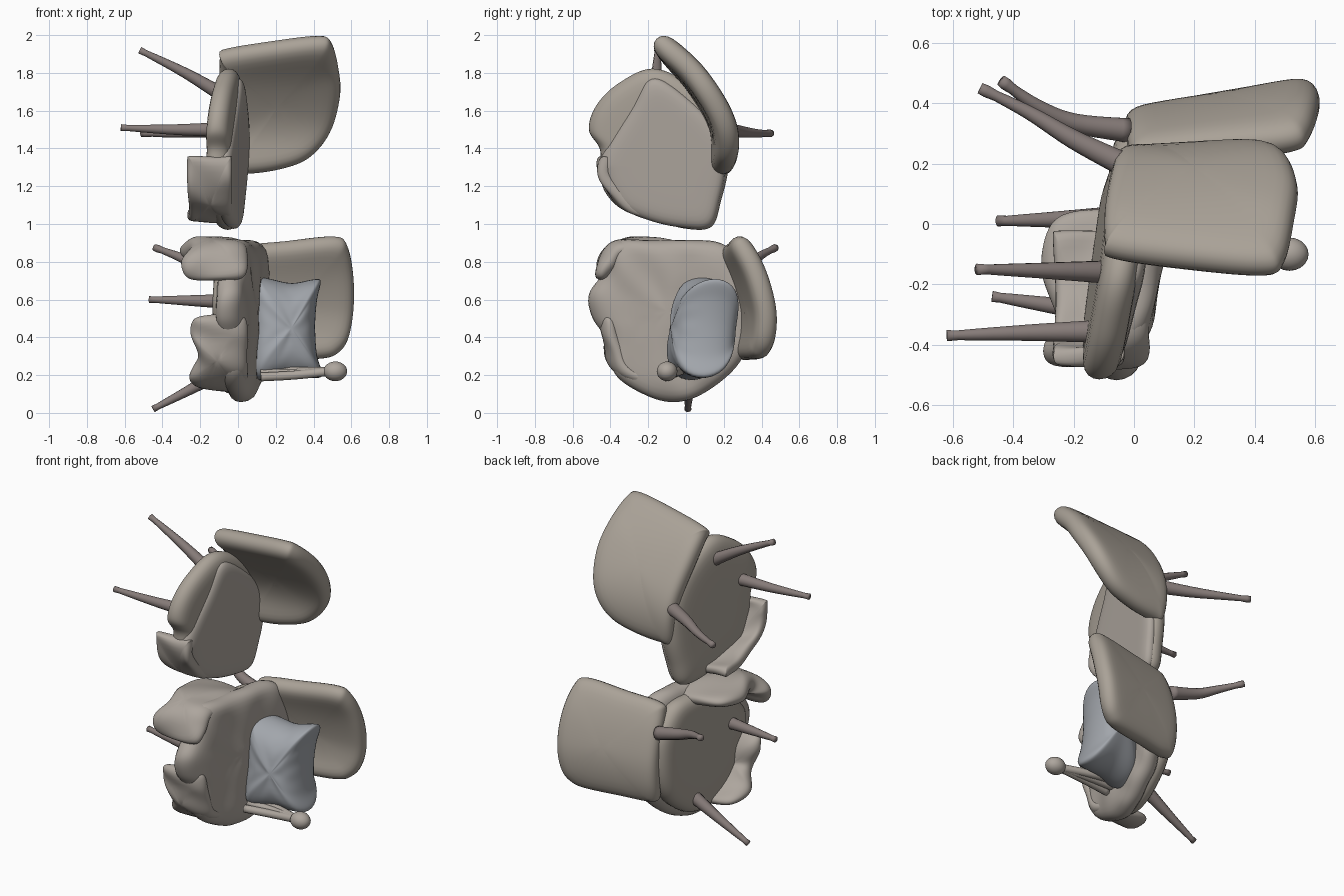
import bpy, bmesh, math
from mathutils import Vector
from mathutils.geometry import interpolate_bezier

if "Cube" in bpy.data.objects:
    bpy.data.objects.remove(bpy.data.objects["Cube"])


def material(name, rgb):
    m = bpy.data.materials.new(name)
    m.diffuse_color = (*rgb, 1)
    m.use_nodes = True
    m.node_tree.nodes["Principled BSDF"].inputs["Base Color"].default_value = m.diffuse_color
    return m


BEIGE = material("beige fabric", (0.40, 0.36, 0.31))
CLOTH = material("grey cloth", (0.42, 0.38, 0.34))
BLUE = material("blue knit", (0.36, 0.38, 0.41))
WOOD = material("dark wood", (0.24, 0.20, 0.19))


def spline(pts, n, closed=False):
    """Smooth curve through points, n samples per span."""
    pts = [Vector(p) for p in pts]
    c, out = len(pts), []
    for i in range(c if closed else c - 1):
        def at(j):
            return pts[j % c] if closed else pts[max(0, min(c - 1, j))]
        a, b, p, q = at(i - 1), at(i), at(i + 1), at(i + 2)
        out += interpolate_bezier(b, b + (p - a) / 6, p - (q - b) / 6, p, n + 1)[:-1]
    if not closed:
        out.append(pts[-1])
    return out


def finish(name, bm, mat, subdiv=1):
    bmesh.ops.recalc_face_normals(bm, faces=bm.faces)
    me = bpy.data.meshes.new(name)
    bm.to_mesh(me)
    bm.free()
    me.materials.append(mat)
    for p in me.polygons:
        p.use_smooth = True
    ob = bpy.data.objects.new(name, me)
    bpy.context.collection.objects.link(ob)
    if subdiv:
        mod = ob.modifiers.new("smooth", 'SUBSURF')
        mod.levels = mod.render_levels = subdiv
    return ob


SLAB = [(0.2, 1), (0.45, 1), (0.7, 1), (0.86, .95), (0.96, .65)]
PILLOW = [(0.2, .99), (0.45, .94), (0.68, .82), (0.86, .6), (0.96, .32)]


def puffy(name, outline, half, place, mat, profile=SLAB):
    """Soft rounded slab: outline in (u, v), thickness w, mapped to space by place(u, v, w)."""
    ring = spline([(u, v, 0) for u, v in outline], 5, True)
    mid = sum(ring, Vector()) / len(ring)
    bm = bmesh.new()
    levels = [(s, -w) for s, w in profile] + [(1, 0)] + profile[::-1]
    rows = [[bm.verts.new(place(*(mid + (p - mid) * s).xy, w * half)) for p in ring] for s, w in levels]
    n = len(ring)
    for a, b in zip(rows, rows[1:]):
        for i in range(n):
            bm.faces.new((a[i], a[(i + 1) % n], b[(i + 1) % n], b[i]))
    for row, w in ((rows[0], -half), (rows[-1], half)):
        c = bm.verts.new(place(mid.x, mid.y, w))
        for i in range(n):
            bm.faces.new((row[i], row[(i + 1) % n], c))
    return finish(name, bm, mat)


def bent_back(name, outline, curve, tilt, half):
    """Backrest: outline in (x, z), y follows a curve given as (z, y) points."""
    line = spline([(z, y, 0) for z, y in curve], 8)

    def f(z):
        for a, b in zip(line, line[1:]):
            if z <= b.x or b is line[-1]:
                return a.y + (b.y - a.y) * (z - a.x) / (b.x - a.x)

    def place(x, z, w):
        d = (f(z + .01) - f(z - .01)) / .02
        nrm = Vector((-tilt, 1, -d)).normalized()
        return Vector((x, f(z) + tilt * x, z)) + nrm * w
    return puffy(name, outline, half, place, BEIGE)


def seat(name, outline, x0, lean, lean_z, half, mat, ripple=0.0):
    """Tipped seat: outline in (y, z), thickness along x."""
    zm = sum(z for y, z in outline) / len(outline)

    def place(y, z, w):
        wave = ripple * math.sin(26 * y + 9 * z) * math.cos(13 * z)
        return Vector((x0 + lean * y + lean_z * (z - zm) + w + wave, y, z))
    return puffy(name, outline, half, place, mat)


BOX = [(0, .06), (.05, 0), (.35, 0), (.65, 0), (.95, 0), (1, .06), (1, .5),
       (1, .93), (.95, 1), (.65, .96), (.35, 1), (.05, 1), (0, .93), (0, .5)]
LUMP = [(0, .2), (.12, 0), (.5, 0), (.88, 0), (1, .2), (1, .6), (.93, .9), (.75, 1), (.5, .84), (.25, .98),
        (.06, .9), (0, .6)]


def flap(name, path, x_in, x_out, half, box, profile=SLAB, ripple=0.008):
    """Cloth strip folded round the seat rim along a (y, z) path."""
    line = spline([(0, y, z) for y, z in path], 8)
    last = len(line) - 1

    def place(s, t, w):
        k = max(0, min(last - 1e-4, s * last))
        i = int(k)
        d = line[i + 1] - line[i]
        p = line[i].lerp(line[i + 1], k - i)
        nrm = Vector((0, -d.z, d.y)).normalized()
        return p + Vector((x_in + (x_out - x_in) * t, 0, 0)) + nrm * (w + ripple * math.sin(17 * s + 5 * t))
    return puffy(name, box, half, place, CLOTH, profile)


def tube(name, pts, r0, r1, mat, foot=False):
    """Tapered round rod along a path."""
    line = spline(pts, 5)
    bm = bmesh.new()
    rows = []
    for i, p in enumerate(line):
        d = (line[min(i + 1, len(line) - 1)] - line[max(i - 1, 0)]).normalized()
        a = d.orthogonal().normalized()
        b = d.cross(a)
        t = i / (len(line) - 1)
        r = r0 + (r1 - r0) * t + (0.005 if foot and t > .9 else 0)
        rows.append([bm.verts.new(p + (a * math.cos(k * math.tau / 12) + b * math.sin(k * math.tau / 12)) * r)
                     for k in range(12)])
    bm.faces.new(rows[0])
    bm.faces.new(rows[-1])
    for u, v in zip(rows, rows[1:]):
        for k in range(12):
            bm.faces.new((u[k], u[(k + 1) % 12], v[(k + 1) % 12], v[k]))
    return finish(name, bm, mat, 0)


# Upper chair: backrest, seat, seat cloth and its folded edge
bent_back("upper_backrest",
          [(-.1, 1.88), (-.08, 1.91), (.15, 1.95), (.43, 1.985), (.5, 1.955), (.535, 1.83), (.545, 1.68),
           (.49, 1.48), (.37, 1.34), (.2, 1.28), (.02, 1.26), (-.05, 1.28), (-.07, 1.5), (-.1, 1.75)],
          [(1.2, .17), (1.3, .19), (1.45, .2), (1.6, .15), (1.8, .015), (1.93, -.125), (2.02, -.22)], .05, .066)
upper_rim = [(-.16, 1.83), (-.36, 1.75), (-.48, 1.63), (-.52, 1.5), (-.46, 1.4), (-.45, 1.28), (-.36, 1.1),
             (-.18, 1.02), (0, .97), (.14, .98), (.19, 1.12), (.23, 1.3), (.22, 1.5), (.08, 1.7)]
seat("upper_seat", upper_rim, -.045, .15, .05, .065, BEIGE)
seat("upper_cloth", [(-.18, 1.78), (-.29, 1.62), (-.45, 1.36), (-.44, 1.26), (-.35, 1.09), (-.18, 1.01),
                     (0, .975), (.13, .985), (.18, 1.12), (.21, 1.3), (.17, 1.5), (0, 1.68)],
     -.01, .15, .07, .045, CLOTH)
flap("upper_cloth_fold", [(-.43, 1.36), (-.43, 1.26), (-.34, 1.13), (-.18, 1.06), (-.02, 1.04)],
     -.03, -.27, .035, BOX)

# Lower chair: backrest, seat and crumpled cloth
bent_back("lower_backrest",
          [(-.02, .82), (.02, .88), (.25, .905), (.52, .93), (.585, .88), (.615, .72), (.615, .55), (.59, .4),
           (.54, .32), (.45, .285), (.2, .28), (.02, .28), (-.03, .33), (-.03, .6)],
          [(.2, .28), (.3, .295), (.4, .325), (.55, .325), (.75, .27), (.9, .19), (.98, .12)], .17, .062)
lower_rim = [(-.38, .91), (-.2, .92), (0, .92), (.17, .91), (.27, .84), (.36, .7), (.36, .45), (.28, .25),
             (.1, .1), (-.06, .05), (-.22, .09), (-.38, .2), (-.42, .38), (-.5, .5), (-.52, .63), (-.43, .76)]
seat("lower_seat", [(y * .88, .5 + (z - .5) * .9) for y, z in lower_rim], -.03, .1, .0, .07, BEIGE)
seat("lower_cloth", lower_rim, .045, .2, .02, .075, CLOTH, .01)
flap("lower_cloth_upper_fold", [(-.45, .7), (-.41, .8), (-.33, .865), (-.15, .865), (.05, .86)],
     .05, -.31, .065, LUMP, PILLOW)
flap("lower_cloth_lower_fold", [(-.43, .52), (-.39, .42), (-.36, .3), (-.28, .2), (-.12, .14)],
     .05, -.26, .06, LUMP, PILLOW)

# Legs of both chairs
legs = {
    "upper_leg_a": [(-.06, -.16, 1.67), (-.28, -.155, 1.8), (-.52, -.15, 1.92)],
    "upper_leg_b": [(-.08, -.355, 1.5), (-.35, -.36, 1.5), (-.62, -.37, 1.51)],
    "upper_leg_c": [(-.04, .2, 1.5), (-.2, .28, 1.49), (-.35, .37, 1.48), (-.51, .45, 1.48)],
    "lower_leg_a": [(-.02, .31, .73), (-.2, .335, .78), (-.32, .39, .83), (-.44, .475, .875)],
    "lower_leg_b": [(-.06, -.3, .59), (-.27, -.27, .595), (-.47, -.24, .6)],
    "lower_leg_c": [(-.06, .02, .23), (-.25, .015, .125), (-.45, .01, .02)],
}
for name, pts in legs.items():
    tube(name, pts, .042, .014, WOOD, True)


# Knitted cushion leaning on the lower backrest
def cushion_place(u, v, w):
    weave = .005 * math.sin(60 * u) * math.sin(60 * v) if w < 0 else 0
    return Vector((u, .06 + .2 * (u - .12) + .12 * (v - .45) + w + weave, v))


puffy("cushion", [(.07, .7), (.13, .72), (.28, .69), (.4, .71), (.44, .7), (.42, .6), (.41, .46), (.42, .3),
                  (.45, .2), (.4, .18), (.27, .19), (.12, .17), (.07, .22), (.07, .45)],
      .17, cushion_place, BLUE, PILLOW)

# Tassel with its cords
for i in range(3):
    tube("tassel_cord", [(.12, -.1 + .04 * i, .19 + .02 * i), (.3, -.09 + .025 * i, .2 + .01 * i),
                         (.49, -.1, .22)], .024, .024, CLOTH)
bm = bmesh.new()
bmesh.ops.create_icosphere(bm, subdivisions=3, radius=.055)
for v in bm.verts:
    v.co = Vector((v.co.x * 1.15 + .515, v.co.y - .1, v.co.z * .95 + .22))
finish("tassel", bm, CLOTH, 0)
